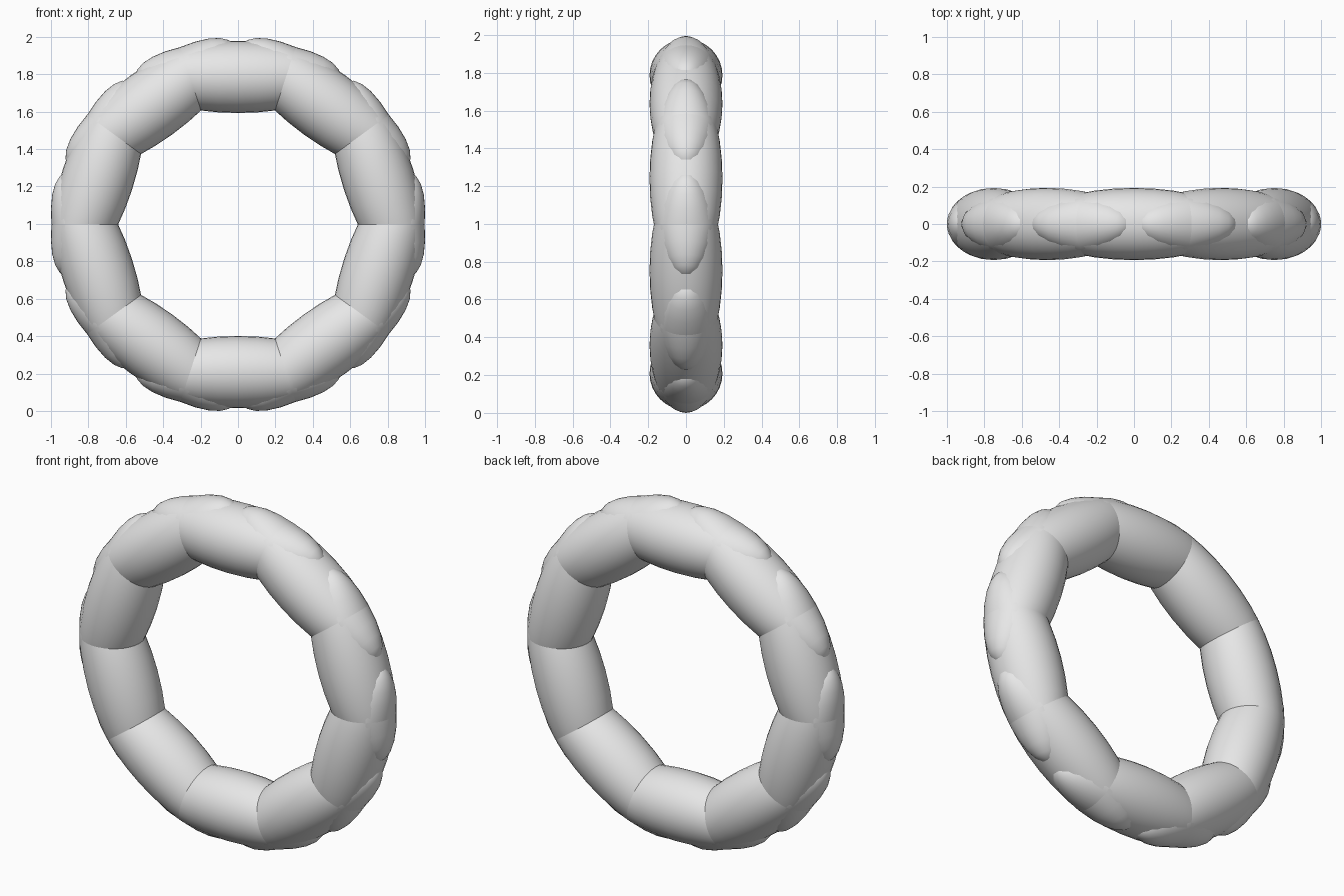
import bpy, math
from mathutils import Matrix

if "Cube" in bpy.data.objects:
    bpy.data.objects.remove(bpy.data.objects["Cube"])

COUNT = 10           # links in the ring
RING_R = 0.789       # distance of each link centre from the ring centre
HALF_LEN = 0.55      # link half length along the ring
HALF_THICK = 0.193   # link half thickness
CENTRE_Z = 0.997

grey = bpy.data.materials.new("light_grey")
grey.diffuse_color = (0.8, 0.8, 0.8, 1)
grey.use_nodes = True
grey.node_tree.nodes["Principled BSDF"].inputs["Base Color"].default_value = grey.diffuse_color


def ring_link(index):
    """Stretched ball lying tangent to the ring, overlapping its neighbours."""
    angle = math.radians(18 + index * 360 / COUNT)
    bpy.ops.mesh.primitive_uv_sphere_add(segments=32, ring_count=16, radius=1)
    link = bpy.context.object
    link.name = f"ring_link_{index + 1}"
    # poles along local z = tangent direction, local x = outwards
    shape = (Matrix.Translation((0, 0, CENTRE_Z))
             @ Matrix.Rotation(-angle, 4, 'Y')
             @ Matrix.Translation((RING_R, 0, 0))
             @ Matrix.Diagonal((HALF_THICK, HALF_THICK, HALF_LEN, 1)))
    link.data.transform(shape)
    link.data.materials.append(grey)
    bpy.ops.object.shade_smooth()


for i in range(COUNT):
    ring_link(i)
